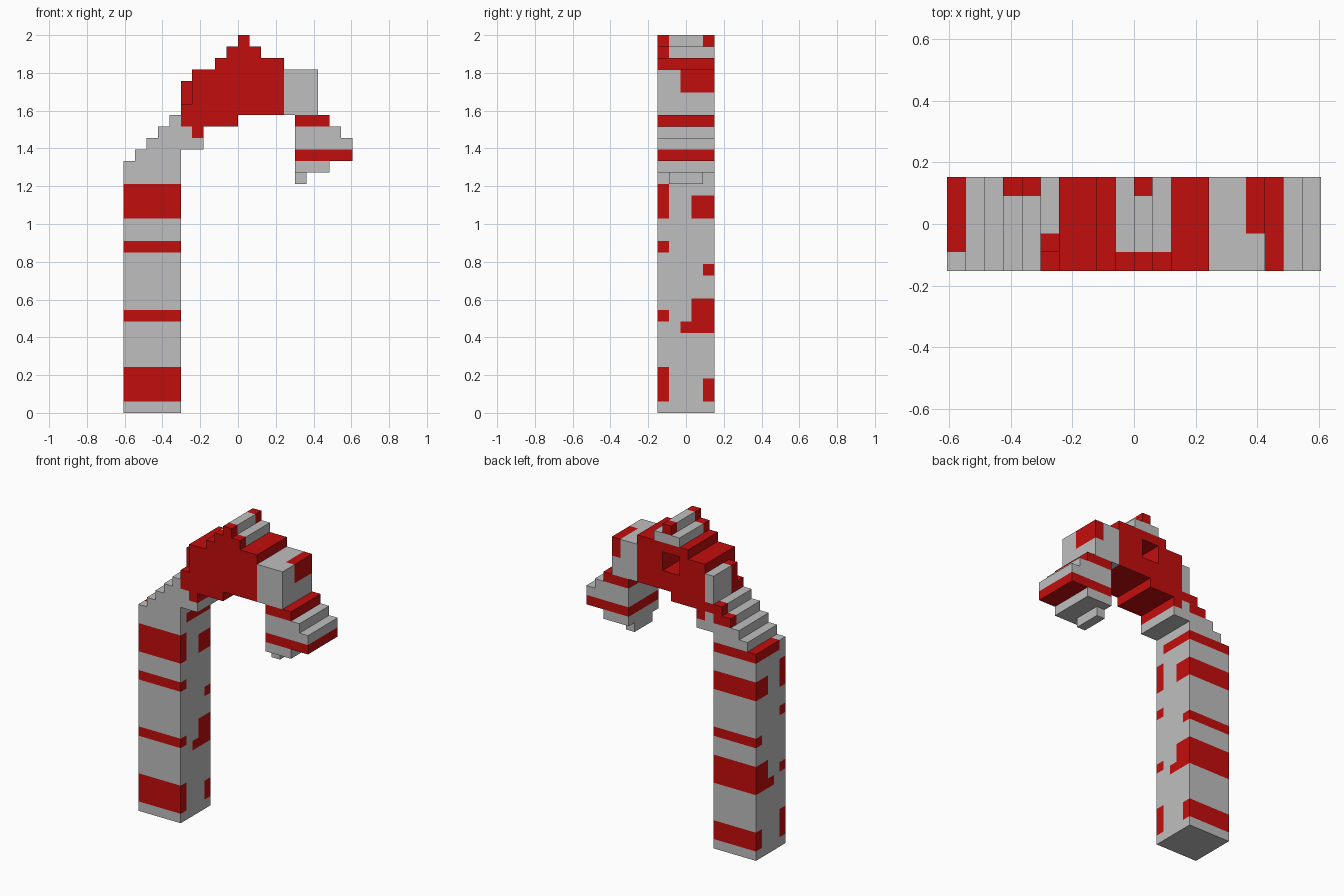
import bpy, bmesh

cube = bpy.data.objects.get("Cube")
if cube:
    bpy.data.objects.remove(cube, do_unlink=True)

U = 2 / 33  # size of one block


def make_material(name, rgb):
    m = bpy.data.materials.new(name)
    m.use_nodes = True
    m.diffuse_color = (*rgb, 1)
    m.node_tree.nodes["Principled BSDF"].inputs["Base Color"].default_value = (*rgb, 1)
    return m


MATERIALS = [make_material("light_grey", (0.52, 0.52, 0.52)),
             make_material("candy_red", (0.545, 0.004, 0.004))]


def box(x0, x1, z0, z1, y0=0, y1=5):
    """All block cells in a range; y counts from front (0) to back (5)."""
    return {(x, y, z) for x in range(x0, x1) for y in range(y0, y1) for z in range(z0, z1)}


# Post: banded front and back, the bands wrapping a little around the sides
trunk = box(-10, -5, 0, 22)
trunk_red = box(-10, -5, 21, 22, 1, 5) | box(-10, -5, 7, 8, 2, 5)
for z0, z1 in [(1, 4), (8, 9), (14, 15), (17, 20)]:
    trunk_red |= box(-10, -5, z0, z1, 0, 1)
for z0, z1, y0 in [(1, 3, 4), (7, 10, 3), (12, 13, 4), (17, 19, 3)]:
    trunk_red |= box(-10, -5, z0, z1, y0, 5)

# Stepped slope up to the arch
neck = (box(-9, -5, 22, 23) | box(-8, -3, 23, 24)
        | box(-7, -3, 24, 25) | box(-6, -5, 25, 26))
neck_red = (box(-4, -3, 24, 25) | box(-7, -5, 24, 25, 4, 5)
            | box(-6, -5, 25, 26, 4, 5))

# Red arch with a square recess in its back
arch = (box(-5, 0, 25, 26) | box(-5, -4, 26, 27) | box(-5, -4, 27, 29, 1, 5)
        | box(-4, 4, 26, 30) | box(-2, 4, 30, 31)) - box(-1, 1, 28, 30, 2, 5)
arch_red = arch - box(-5, -4, 26, 29, 2, 5)

# Ridge on top of the arch
ridge = box(-1, 2, 31, 32) | box(0, 1, 32, 33)
ridge_red = box(-1, 2, 31, 33, 0, 1) | box(0, 1, 32, 33, 4, 5)

# Grey end of the arch with one red corner
arch_end = box(4, 7, 26, 30)
arch_end_red = box(6, 7, 28, 30, 2, 5)

# Hanging stepped tip
tip = (box(5, 8, 25, 26) | box(5, 9, 24, 25) | box(5, 10, 22, 24)
       | box(5, 8, 21, 22) | box(5, 6, 20, 21, 1, 4))
tip_red = box(5, 8, 25, 26) | box(5, 10, 22, 23)

PARTS = {
    "trunk": (trunk, trunk_red),
    "stepped_neck": (neck, neck_red),
    "arch": (arch, arch_red),
    "top_ridge": (ridge, ridge_red),
    "arch_end": (arch_end, arch_end_red),
    "hanging_tip": (tip, tip_red),
}
SOLID = set().union(*(cells for cells, _ in PARTS.values()))


def build(name, cells, red):
    """Skin the exposed sides of the cells and merge flat areas of one colour."""
    bm = bmesh.new()
    verts = {}

    def vert(p):
        if p not in verts:
            verts[p] = bm.verts.new((p[0] * U, (p[1] - 2.5) * U, p[2] * U))
        return verts[p]

    for c in sorted(cells):
        for axis in range(3):
            for side in (0, 1):
                n = list(c)
                n[axis] += 2 * side - 1
                if tuple(n) in SOLID:
                    continue
                a, b = (axis + 1) % 3, (axis + 2) % 3
                corners = []
                for i, j in [(0, 0), (1, 0), (1, 1), (0, 1)]:
                    p = list(c)
                    p[axis] += side
                    p[a] += i
                    p[b] += j
                    corners.append(vert(tuple(p)))
                face = bm.faces.new(corners if side else corners[::-1])
                face.material_index = int(c in red)
    bmesh.ops.dissolve_limit(bm, angle_limit=0.01, verts=bm.verts[:],
                             edges=bm.edges[:], delimit={'MATERIAL'})
    mesh = bpy.data.meshes.new(name)
    bm.to_mesh(mesh)
    bm.free()
    for m in MATERIALS:
        mesh.materials.append(m)
    bpy.context.collection.objects.link(bpy.data.objects.new(name, mesh))


for part, (part_cells, part_red) in PARTS.items():
    build(part, part_cells, part_red)
